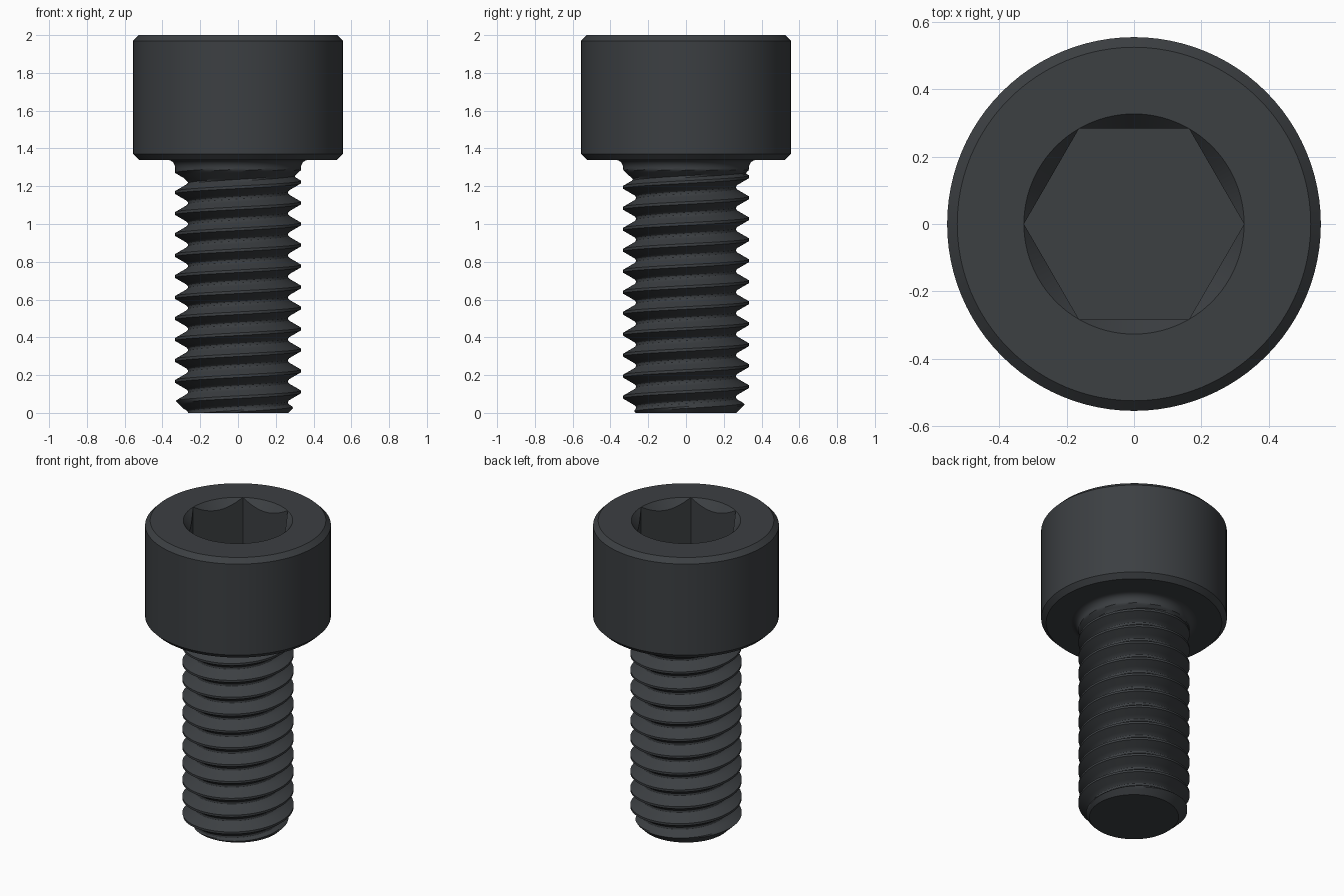
import bpy, bmesh
from math import pi, sin, cos, sqrt

if "Cube" in bpy.data.objects:
    bpy.data.objects.remove(bpy.data.objects["Cube"])

SEG = 96
PITCH = 1 / 9
MAJOR = 0.333
ROOT_RADIUS = 0.016
FILLET = 0.042
UNDERSIDE = 1.34

steel = bpy.data.materials.new("black_steel")
steel.diffuse_color = (0.045, 0.05, 0.055, 1)
steel.use_nodes = True
steel.node_tree.nodes["Principled BSDF"].inputs["Base Color"].default_value = steel.diffuse_color


def skin(name, profile):
    """Sweep round z; profile(angle, turn) gives the (r, z) points at one angle."""
    verts, faces = [], []
    for i in range(SEG + 1):
        a = 2 * pi * i / SEG
        pts = profile(a, i / SEG)
        n = len(pts)
        verts += [(r * cos(a), r * sin(a), z) for r, z in pts]
    for i in range(SEG):
        for j in range(n - 1):
            k = i * n + j
            faces.append((k, k + n, k + n + 1, k + 1))
    mesh = bpy.data.meshes.new(name)
    mesh.from_pydata(verts, [], faces)
    bm = bmesh.new()
    bm.from_mesh(mesh)
    bmesh.ops.remove_doubles(bm, verts=bm.verts, dist=1e-5)
    bm.to_mesh(mesh)
    bm.free()
    mesh.materials.append(steel)
    obj = bpy.data.objects.new(name, mesh)
    bpy.context.collection.objects.link(obj)
    bpy.ops.object.select_all(action='DESELECT')
    obj.select_set(True)
    bpy.context.view_layer.objects.active = obj
    bpy.ops.object.shade_smooth_by_angle(angle=pi / 6)
    return obj


# Head: chamfered cylinder with a countersunk hexagonal socket
def head_profile(a, turn):
    hex_r = 0.327 * cos(pi / 6) / cos(a % (pi / 3) - pi / 6)
    if round(turn * SEG) % (SEG // 6) == 0:
        hex_r = 0.327
    return [(MAJOR + FILLET, UNDERSIDE), (0.525, UNDERSIDE), (0.555, 1.37),
            (0.555, 1.97), (0.525, 2), (0.327, 2),
            (hex_r, 2 - (0.327 - hex_r) * 1.2), (hex_r, 1.667), (0, 1.667)]


# Thread: 60 degree flanks, flat crest, rounded root, chamfered tip and run-out
def thread_radius(z, turn):
    d = (z - PITCH * turn) % PITCH
    d = min(d, PITCH - d)
    e = PITCH / 2 - d
    apex = MAJOR - (PITCH / 2 - 0.007) * sqrt(3)
    if e < ROOT_RADIUS * cos(pi / 6):
        r = apex + 2 * ROOT_RADIUS - sqrt(ROOT_RADIUS ** 2 - e * e)
    else:
        r = min(MAJOR, apex + e * sqrt(3))
    r = max(r, min(MAJOR, MAJOR - (1.285 - z) * 1.1))
    return min(r, 0.267 + z)


HALF = [0.007, 0.0155, 0.024, 0.033, 0.0416, 0.0485]
STEPS = HALF + [PITCH / 2] + [PITCH - d for d in reversed(HALF)]


def shank_profile(a, turn):
    top = UNDERSIDE - FILLET
    pts = [(0, 0)]
    for k in range(-2, 13):
        for s in STEPS:
            z = min(max((k + turn) * PITCH + s, 0), top)
            pts.append((thread_radius(z, turn), z))
    # Fillet under the head
    for i in range(1, 7):
        t = pi / 2 * i / 6
        pts.append((MAJOR + FILLET - FILLET * cos(t), top + FILLET * sin(t)))
    return pts


skin("screw_head", head_profile)
skin("threaded_shank", shank_profile)
